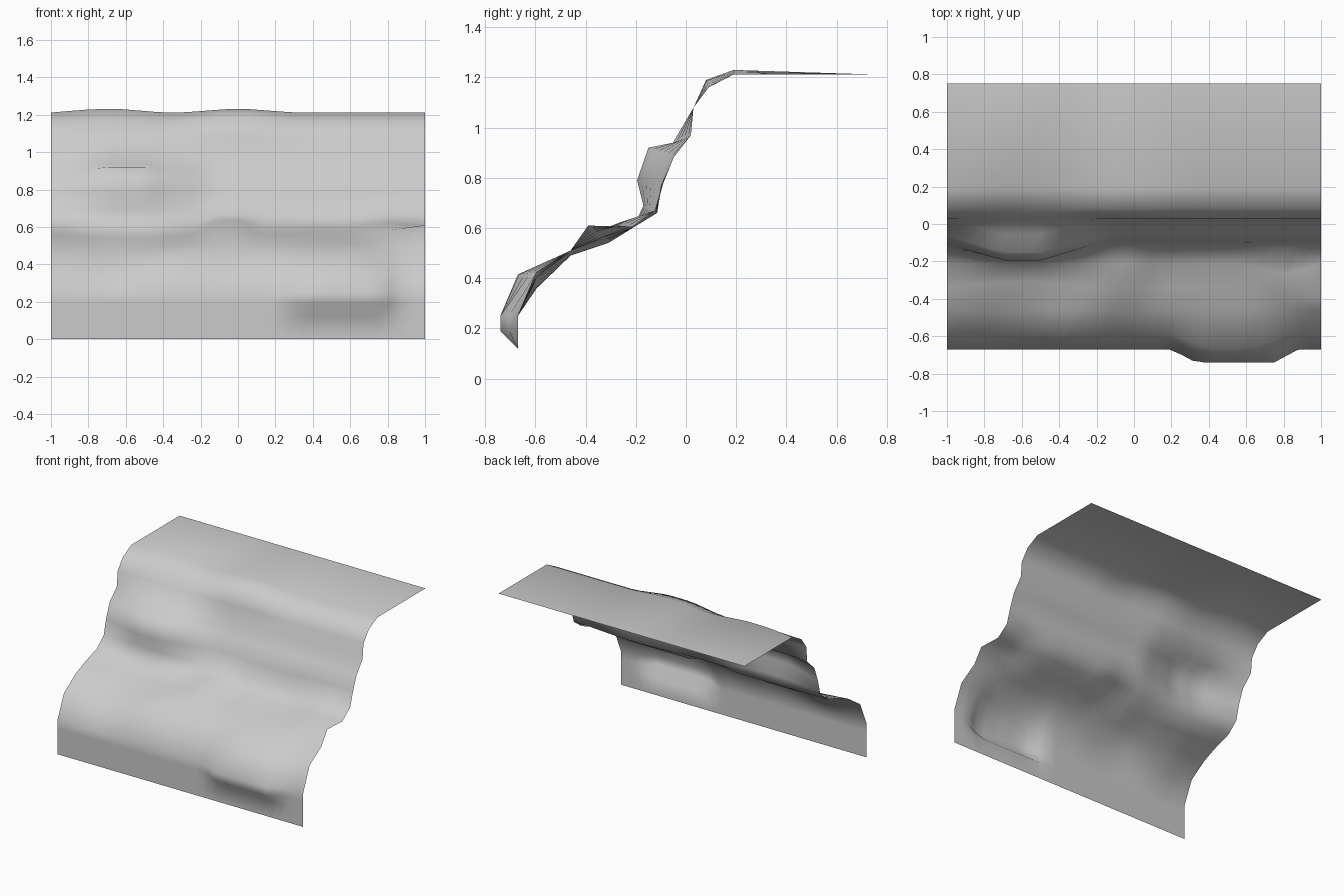
import bpy

# Cross-section of the cliff (y, z), from the foot to the back of the plateau
PROFILE = [(-.67, 0), (-.67, .12), (-.67, .19), (-.67, .25), (-.595, .425),
           (-.46, .51), (-.34, .56), (-.21, .602), (-.125, .67), (-.09, .78),
           (-.05, .88), (.02, .97), (.03, 1.08), (.09, 1.16), (.19, 1.212),
           (.75, 1.212)]

# Lower front bulge and rock ledge: row, centre x, inner and outer half width, dy, dz
LOWER = [(2, .54, .21, .34, -.07, .0), (3, .54, .21, .34, -.07, 0),
         (4, .52, .09, .3, -.075, -.01), (4, -.7, .06, .32, 0, -.065),
         (4, -.05, 0, .22, 0, -.025), (5, -.65, .1, .35, 0, -.02),
         (6, -.6, .1, .4, .03, -.02), (6, 1, 0, .35, -.05, .05)]

# Upper overhang, step and rim variation
UPPER = [(7, -.05, .06, .17, 0, .035), (7, .8, 0, .22, -.06, .02),
         (6, -.05, .06, .17, 0, .02), (8, -.6, .1, .45, -.045, .02),
         (9, -.6, .1, .45, -.105, .01), (10, -.6, .1, .45, -.1, .04),
         (11, -.6, .1, .4, -.075, -.035), (8, .5, .1, .4, .01, -.01),
         (14, -.7, .08, .3, 0, .018), (14, 0, .06, .3, 0, .018),
         (13, 0, .1, .35, -.01, .03), (9, .45, .1, .4, -.01, -.01)]


def weight(d, inner, outer):
    t = max(0, min(1, (outer - abs(d)) / (outer - inner)))
    return t


COLS = 33
verts, faces = [], []
for c in range(COLS):
    x = -1 + 2 * c / (COLS - 1)
    pts = [list(p) for p in PROFILE]
    for row, xc, inner, outer, dy, dz in LOWER + UPPER:
        w = weight(x - xc, inner, outer)
        pts[row][0] += dy * w
        pts[row][1] += dz * w
    verts += [(x, y, z) for y, z in pts]

# Quads between neighbouring columns
n = len(PROFILE)
for c in range(COLS - 1):
    for r in range(n - 1):
        a = c * n + r
        faces.append((a, a + n, a + n + 1, a + 1))

mesh = bpy.data.meshes.new("cliff_face")
mesh.from_pydata(verts, [], faces)
mesh.shade_smooth()
cliff = bpy.data.objects.new("cliff_face", mesh)
bpy.context.collection.objects.link(cliff)
